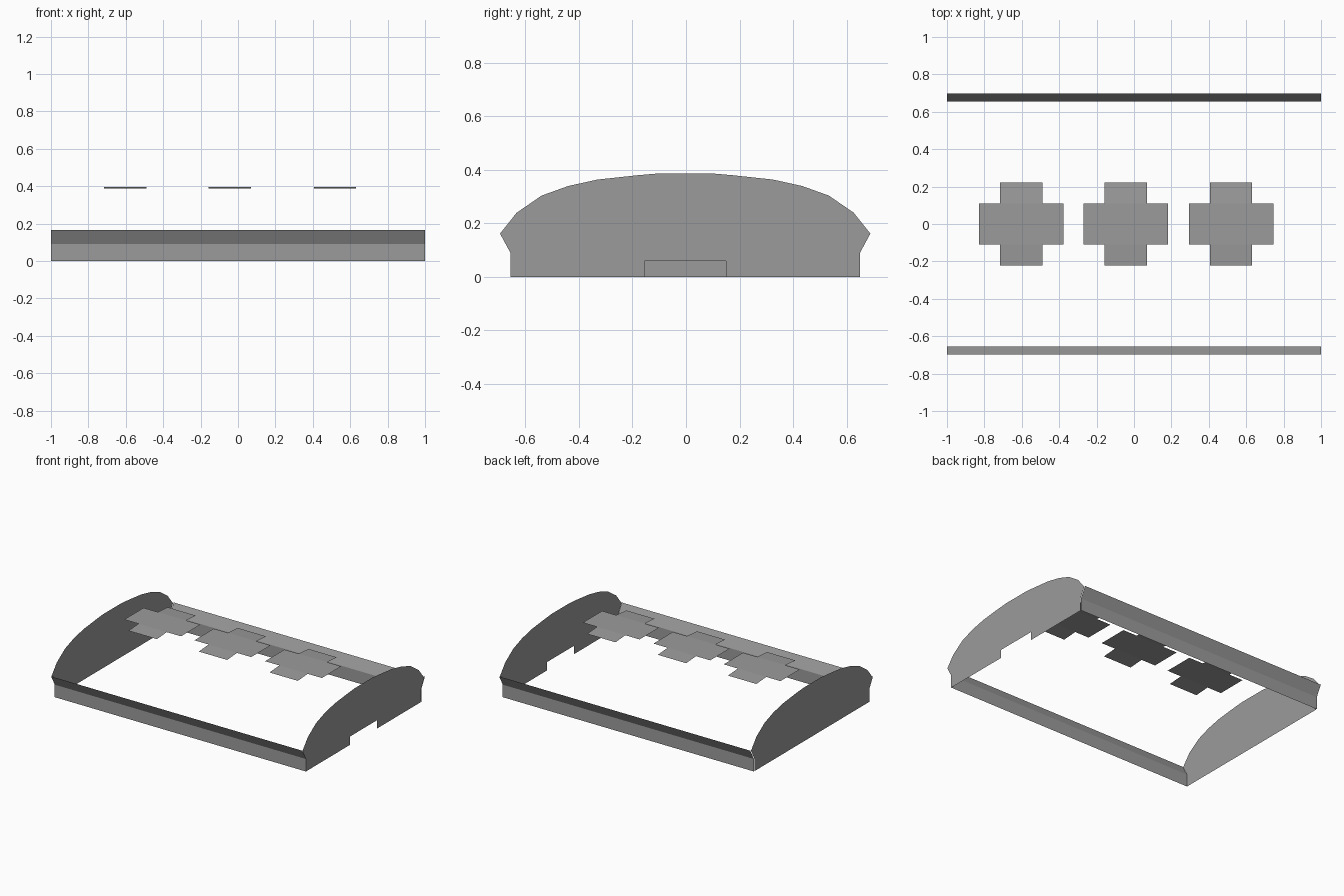
import bpy
import bmesh

if "Cube" in bpy.data.objects:
    bpy.data.objects.remove(bpy.data.objects["Cube"], do_unlink=True)

# One plain grey for every sheet
grey = bpy.data.materials.new("grey_sheet")
grey.use_nodes = True
COLOUR = (0.33, 0.33, 0.33, 1)
grey.diffuse_color = COLOUR
grey.node_tree.nodes["Principled BSDF"].inputs["Base Color"].default_value = COLOUR


def sheet(name, polygons):
    """Make a flat-shaded sheet from a few polygons, welding shared corners."""
    bm = bmesh.new()
    for polygon in polygons:
        bm.faces.new([bm.verts.new(p) for p in polygon])
    bmesh.ops.remove_doubles(bm, verts=bm.verts, dist=0.0005)
    mesh = bpy.data.meshes.new(name)
    bm.to_mesh(mesh)
    bm.free()
    mesh.materials.append(grey)
    obj = bpy.data.objects.new(name, mesh)
    bpy.context.collection.objects.link(obj)
    return obj


def strip(name, profile, x0, x1):
    """Sweep a (y, z) profile along x."""
    return sheet(name, [[(x0, *a), (x1, *a), (x1, *b), (x0, *b)]
                        for a, b in zip(profile, profile[1:])])


# End walls: half outline of the arch, mirrored; the left one has a notch
half = [(0.653, 0), (0.653, 0.09), (0.692, 0.162), (0.63, 0.24), (0.537, 0.304),
        (0.437, 0.34), (0.328, 0.364), (0.18, 0.38), (0.1, 0.387)]
shift = -0.003
outline = [(y + shift, z) for y, z in half]
outline += [(shift - y, z) for y, z in reversed(half)]
notch = [(-0.155, 0), (-0.155, 0.06), (0.15, 0.06), (0.15, 0)]
sheet("right_end_wall", [[(-1, y, z) for y, z in outline]])
sheet("left_end_wall", [[(1, y, z) for y, z in outline + notch]])

# Long side rails: upright below, flaring outwards above
for name, side in (("front_rail", -1), ("back_rail", 1)):
    profile = [(0.656 * side, 0), (0.656 * side, 0.09), (0.697 * side, 0.165)]
    strip(name, profile if side < 0 else profile[::-1], -1, 1)

# Roof crosses: gently bent sheets, wide in the middle band
for name, cx in (("right", -0.603), ("middle", -0.044), ("left", 0.519)):
    rows = [(-0.222, 0.388), (-0.11, 0.396), (0.11, 0.396), (0.222, 0.388)]
    xs = [cx - 0.226, cx - 0.113, cx + 0.113, cx + 0.226]
    cells = [(1, 0), (0, 1), (1, 1), (2, 1), (1, 2)]
    sheet(name + "_roof_cross", [
        [(xs[i], *rows[j]), (xs[i + 1], *rows[j]),
         (xs[i + 1], *rows[j + 1]), (xs[i], *rows[j + 1])] for i, j in cells])
